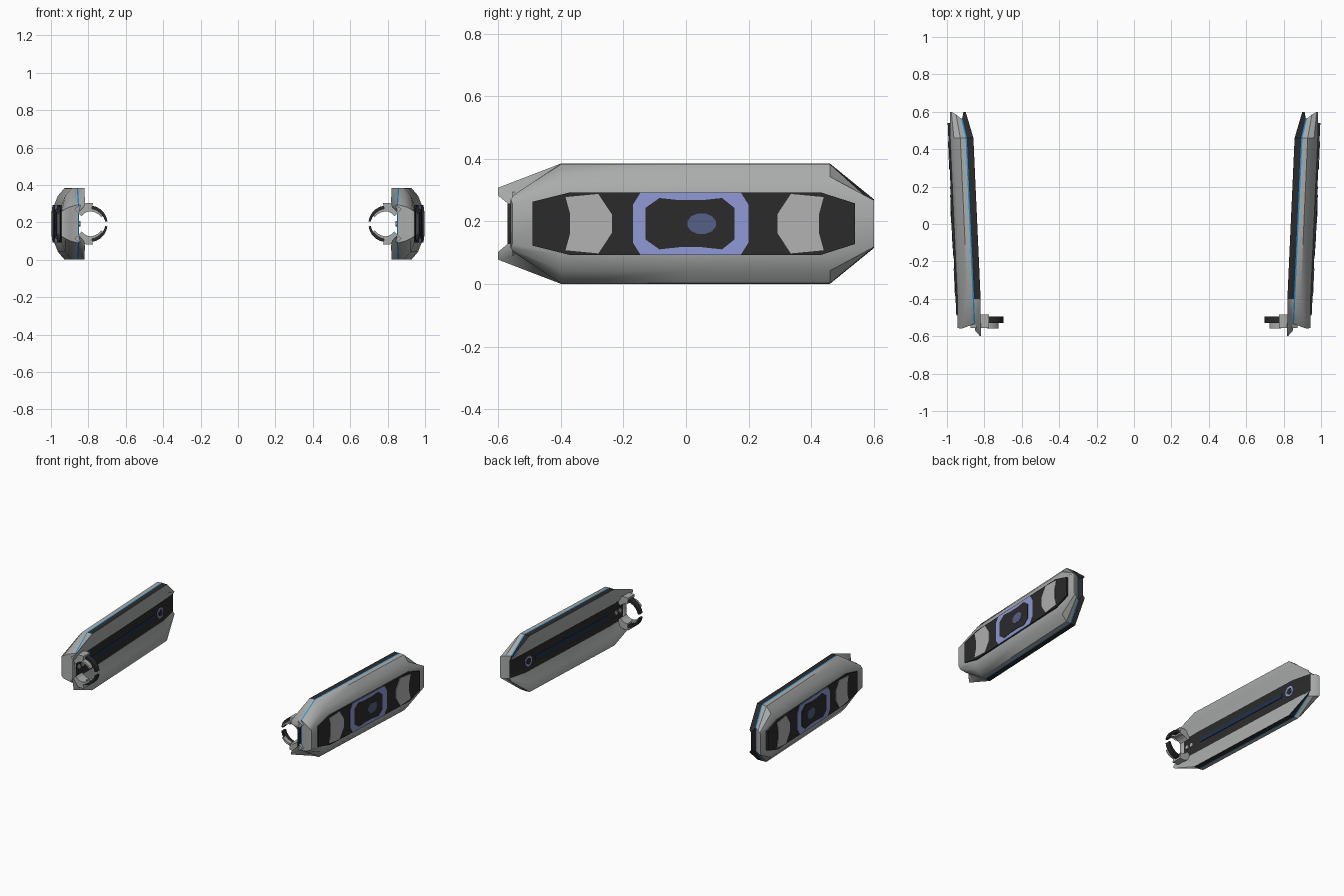
import bpy, bmesh, math

if "Cube" in bpy.data.objects:
    bpy.data.objects.remove(bpy.data.objects["Cube"])

ZC = 0.1925      # mid height of the pods
TILT = 0.045     # pods toe in towards the front


def mat(name, r, g, b):
    m = bpy.data.materials.new(name)
    m.diffuse_color = (r, g, b, 1)
    m.use_nodes = True
    m.node_tree.nodes["Principled BSDF"].inputs["Base Color"].default_value = m.diffuse_color
    return m


GREY = mat("shell grey", 0.40, 0.41, 0.41)
DARK = mat("charcoal", 0.024, 0.024, 0.025)
BLUE = mat("bright blue", 0.01, 0.27, 0.70)
LAV = mat("lavender", 0.27, 0.32, 0.66)
NAVY = mat("navy", 0.014, 0.03, 0.075)
SLATE = mat("slate blue", 0.09, 0.115, 0.23)
PATCH = mat("light grey", 0.44, 0.44, 0.44)


def make(name, verts, faces, mats, idx=None, smooth=None):
    """Build the right-hand part, mirrored to the left."""
    me = bpy.data.meshes.new(name)
    me.from_pydata(verts, [], faces)
    for m in mats:
        me.materials.append(m)
    if idx:
        for p, i in zip(me.polygons, idx):
            p.material_index = i
    bm = bmesh.new()
    bm.from_mesh(me)
    bmesh.ops.recalc_face_normals(bm, faces=bm.faces)
    bm.to_mesh(me)
    bm.free()
    ob = bpy.data.objects.new(name, me)
    bpy.context.collection.objects.link(ob)
    if smooth:
        bpy.ops.object.select_all(action='DESELECT')
        ob.select_set(True)
        bpy.context.view_layer.objects.active = ob
        bpy.ops.object.shade_smooth_by_angle(angle=math.radians(smooth))
    ob.modifiers.new("mirror", 'MIRROR').use_clip = False
    return ob


def plate(name, outline, u0, u1, m):
    """Thin plate in the side plane from (y, z offset) points."""
    n = len(outline)
    vs = [(u + TILT * y, y, ZC + z) for u in (u0, u1) for y, z in outline]
    fs = [list(range(n)), list(range(n, 2 * n))]
    fs += [[i, (i + 1) % n, n + (i + 1) % n, n + i] for i in range(n)]
    return make(name, vs, fs, [m])


def both(half):
    """Mirror an upper outline to the lower side."""
    return half + [(y, -z) for y, z in reversed(half)]


def ngon(cy, ry, rz, n, cz=0):
    return [(cy + ry * math.cos(math.tau * (i + .5) / n),
             cz + rz * math.sin(math.tau * (i + .5) / n)) for i in range(n)]


# --- pod body: half section lofted along y, outer face to channel floor
MID = [(.962, .100), (.942, .150), (.908, .190), (.880, .192),
       (.873, .192), (.838, .192), (.846, .130), (.870, .070)]
FRONT = [(.968, -.555, .065), (.950, -.56, .078), (.920, -.55, .092), (.880, -.535, .102),
         (.873, -.535, .102), (.846, -.60, .115), (.850, -.60, .09), (.875, -.57, .065)]
BACK = [(.957, .60, .070), (.950, .60, .075), (.925, .585, .077), (.900, .565, .078),
        (.893, .565, .078), (.873, .60, .078), (.875, .60, .070), (.885, .60, .060)]
stations = [FRONT] + [[(u, y, z) for u, z in MID] for y in (-.40, 0, .46)] + [BACK]
verts, faces, idx = [], [], []
for st in stations:
    ring = [(u, y, z) for u, y, z in st] + [(u, y, -z) for u, y, z in reversed(st)]
    verts += [(u + TILT * y, y, ZC + z) for u, y, z in ring]
SEG = [0, 0, 0, 2, 1, 0, 0]                 # colour of each section segment
SEG = SEG + [1] + SEG[::-1] + [0]
for s in range(4):
    for i in range(16):
        j = (i + 1) % 16
        faces.append([s * 16 + i, s * 16 + j, s * 16 + 16 + j, s * 16 + 16 + i])
        idx.append(0 if s == 0 and SEG[i] == 1 and i != 7 else SEG[i])
for o, c in ((0, 0), (64, 1)):              # end caps, blue seam runs round them
    for i in range(4):
        faces.append([o + i, o + i + 1, o + 14 - i, o + 15 - i])
        idx.append(2 if i == 3 else 0)
    faces += [[o + 4, o + 5, o + 6, o + 7], [o + 8, o + 9, o + 10, o + 11],
              [o + 4, o + 7, o + 8, o + 11]]
    idx += [c, c, c]
make("pod_shell", verts, faces, [GREY, DARK, BLUE], idx, smooth=35)

# --- outer side panel and its painted shapes
plate("side_panel", both([(-.49, .07), (-.37, .10), (.43, .10), (.54, .065)]), .950, .972, DARK)
for y0, s, nm in ((-.31, 1, "front"), (.365, -1, "rear")):
    shape = [(-.06, .03), (-.075, .085), (.03, .095), (.05, .065), (.073, .03)]
    plate(nm + "_patch", both([(y0 + s * y, z) for y, z in shape]), .970, .975, PATCH)
plate("emblem_frame", both([(-.17, .06), (-.145, .10), (.175, .10), (.20, .06)]), .970, .974, LAV)
plate("emblem_field", both([(-.13, .05), (-.085, .082), (-.02, .075), (.05, .075),
                            (.115, .082), (.155, .05)]), .970, .976, DARK)
plate("emblem_spot", ngon(.05, .047, .034, 12), .970, .978, SLATE)

# --- inner channel details
plate("channel_line", both([(-.38, .014), (.36, .014)]), .866, .872, NAVY)
plate("channel_ring", ngon(.43, .036, .036, 10), .866, .874, LAV)
plate("channel_ring_center", ngon(.43, .022, .022, 10), .864, .872, DARK)
for k, y in enumerate((-.50, -.46)):
    plate("channel_mark_%d" % (k + 1), ngon(y, .015, .015, 8), .865, .876, PATCH)


# --- front claws: arcs around the channel mouth, upper and lower
def arc(name, r0, r1, a0, a1, y0, y1, m, taper=1.0, n=5, cx=.795):
    vs, fs = [], []
    for s in (1, -1):
        base = len(vs)
        for i in range(n + 1):
            t = i / n
            a = math.radians(a0 + (a1 - a0) * t)
            rin = r1 - (r1 - r0) * (1 + (taper - 1) * t)
            for r, y in ((rin, y0), (r1, y0), (r1, y1), (rin, y1)):
                vs.append((cx + r * math.cos(a), y, ZC + s * r * math.sin(a)))
        for i in range(n):
            b = base + 4 * i
            fs += [[b + k, b + (k + 1) % 4, b + 4 + (k + 1) % 4, b + 4 + k] for k in range(4)]
        e = base + 4 * n
        fs += [[base, base + 1, base + 2, base + 3], [e, e + 1, e + 2, e + 3]]
    make(name, vs, fs, [m])


arc("claw_mounts", .058, .112, 45, 100, -.555, -.485, GREY, .8, 3)
arc("claw_outer_blades", .078, .098, 98, 172, -.53, -.495, DARK, .6)
arc("claw_inner_blades", .066, .082, 98, 150, -.56, -.53, GREY, .6)
